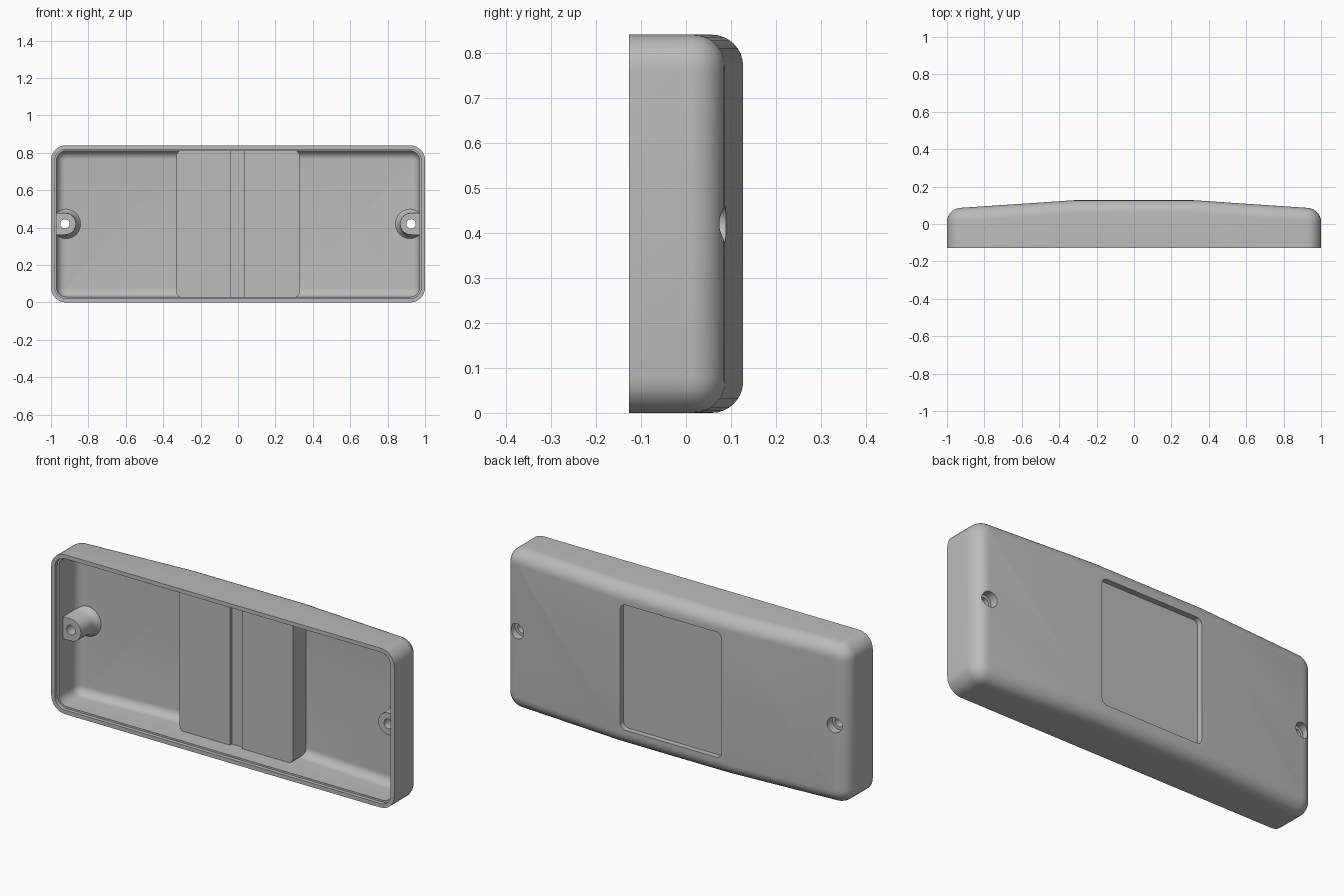
import bpy, bmesh
from math import sin, cos, pi, radians
from mathutils import Vector

cube = bpy.data.objects.get("Cube")
if cube:
    bpy.data.objects.remove(cube, do_unlink=True)

HEIGHT, MID_Z = 0.84, 0.42
FRONT, BACK = -0.127, 0.127
FLOOR, WALL = 0.097, 0.03
CREASE, SLOPE = 0.32, 0.067
SCREW_X = 0.925

gray = bpy.data.materials.new("gray_plastic")
gray.use_nodes = True
color = (0.5, 0.5, 0.5, 1)
gray.diffuse_color = color
gray.node_tree.nodes["Principled BSDF"].inputs["Base Color"].default_value = color


def rounded_rect(half_x, half_z, radius, steps=8):
    """Outline centred on the middle of the casing."""
    pts = []
    for i, (sx, sz) in enumerate([(1, 1), (-1, 1), (-1, -1), (1, -1)]):
        for k in range(steps + 1):
            a = pi / 2 * (i + k / steps)
            pts.append((sx * (half_x - radius) + radius * cos(a),
                        MID_Z + sz * (half_z - radius) + radius * sin(a)))
    return pts


def loft(name, layers):
    """Skin a closed solid through (outline, y) layers."""
    bm = bmesh.new()
    rings = [[bm.verts.new((x, y, z)) for x, z in pts] for pts, y in layers]
    for a, b in zip(rings, rings[1:]):
        for i in range(len(a)):
            j = (i + 1) % len(a)
            bm.faces.new((a[i], a[j], b[j], b[i]))
    bm.faces.new(rings[0])
    bm.faces.new(rings[-1])
    return finish(name, bm)


def finish(name, bm):
    bmesh.ops.recalc_face_normals(bm, faces=bm.faces)
    mesh = bpy.data.meshes.new(name)
    bm.to_mesh(mesh)
    bm.free()
    mesh.materials.append(gray)
    obj = bpy.data.objects.new(name, mesh)
    bpy.context.collection.objects.link(obj)
    return obj


def cylinder(name, x, radius, y0, y1, sides=40):
    pts = [(x + radius * cos(2 * pi * i / sides), MID_Z + radius * sin(2 * pi * i / sides))
           for i in range(sides)]
    return loft(name, [(pts, y0), (pts, y1)])


def cut(target, cutters):
    bpy.context.view_layer.objects.active = target
    for c in cutters:
        c.hide_render = True
        mod = target.modifiers.new("cut", "BOOLEAN")
        mod.operation, mod.solver, mod.object = "DIFFERENCE", "EXACT", c
        bpy.ops.object.modifier_apply(modifier=mod.name)


# Casing: one skin from the inner floor, over the stepped rim, to the back
def fillet(inset, y, radius, steps=8):
    return [(inset + radius * (1 - cos(pi / 2 * k / steps)),
             y - radius + radius * sin(pi / 2 * k / steps)) for k in range(steps + 1)]


section = fillet(WALL, FLOOR, 0.045)[::-1]
section += [(WALL, FRONT + 0.02), (0.021, FRONT + 0.02), (0.021, FRONT), (0, FRONT)]
section += fillet(0, BACK, 0.07)
casing = loft("casing", [(rounded_rect(1 - d, HEIGHT / 2 - d, max(0.08 - d, 0.004)), y)
                         for d, y in section])

# Slope the back away towards both ends
bm = bmesh.new()
bm.from_mesh(casing.data)
for side in (-1, 1):
    bmesh.ops.bisect_plane(bm, geom=bm.verts[:] + bm.edges[:] + bm.faces[:],
                           plane_co=Vector((side * CREASE, 0, 0)),
                           plane_no=Vector((1, 0, 0)))
for v in bm.verts:
    if v.co.y > 0.03:
        v.co.y -= SLOPE * max(0, abs(v.co.x) - CREASE)
bm.to_mesh(casing.data)
bm.free()

# Middle block, whose back forms the bottom of the rear recess
outline = rounded_rect(0.33, 0.393, 0.03)
block = loft("middle_block", [(outline, -0.015), (outline, FLOOR + 0.0006)])
strip = [(-0.037, 0), (0.034, 0), (0.034, 1), (-0.037, 1)]
groove = loft("groove_cutter", [(strip, -0.1), (strip, 0.001)])
cut(block, [groove])

outline = rounded_rect(0.295, 0.33, 0.03)
recess = loft("recess_cutter", [(outline, 0.09), (outline, 0.2)])
cut(casing, [recess])
helpers = [groove, recess]


# Screw bosses joined to the end walls, flared where they meet the floor
def boss_outline(side, r, steps=24):
    pts = [(0.972, MID_Z - r)]
    for k in range(steps + 1):
        a = -pi / 2 - pi * k / steps
        pts.append((SCREW_X + r * cos(a), MID_Z + r * sin(a)))
    pts.append((0.972, MID_Z + r))
    return [(side * x, z) for x, z in pts]


bosses = []
for side, label in ((1, "left"), (-1, "right")):
    flare = [(0.058, -0.07), (0.06, 0.015), (0.064, 0.035), (0.073, 0.05), (0.085, 0.064)]
    boss = loft(label + "_screw_boss", [(boss_outline(side, r), y) for r, y in flare])
    hole = cylinder("hole_cutter", side * SCREW_X, 0.025, -0.2, 0.2)
    bore = cylinder("bore_cutter", side * SCREW_X, 0.04, 0.045, 0.2)
    cut(boss, [hole, bore])
    cut(casing, [bore])
    helpers += [hole, bore]
    bosses.append(boss)

for h in helpers:
    bpy.data.objects.remove(h, do_unlink=True)

# Smooth shading with sharp edges kept
bpy.ops.object.select_all(action="DESELECT")
for obj in [casing, block] + bosses:
    obj.select_set(True)
bpy.context.view_layer.objects.active = casing
bpy.ops.object.shade_smooth_by_angle(angle=radians(30))
